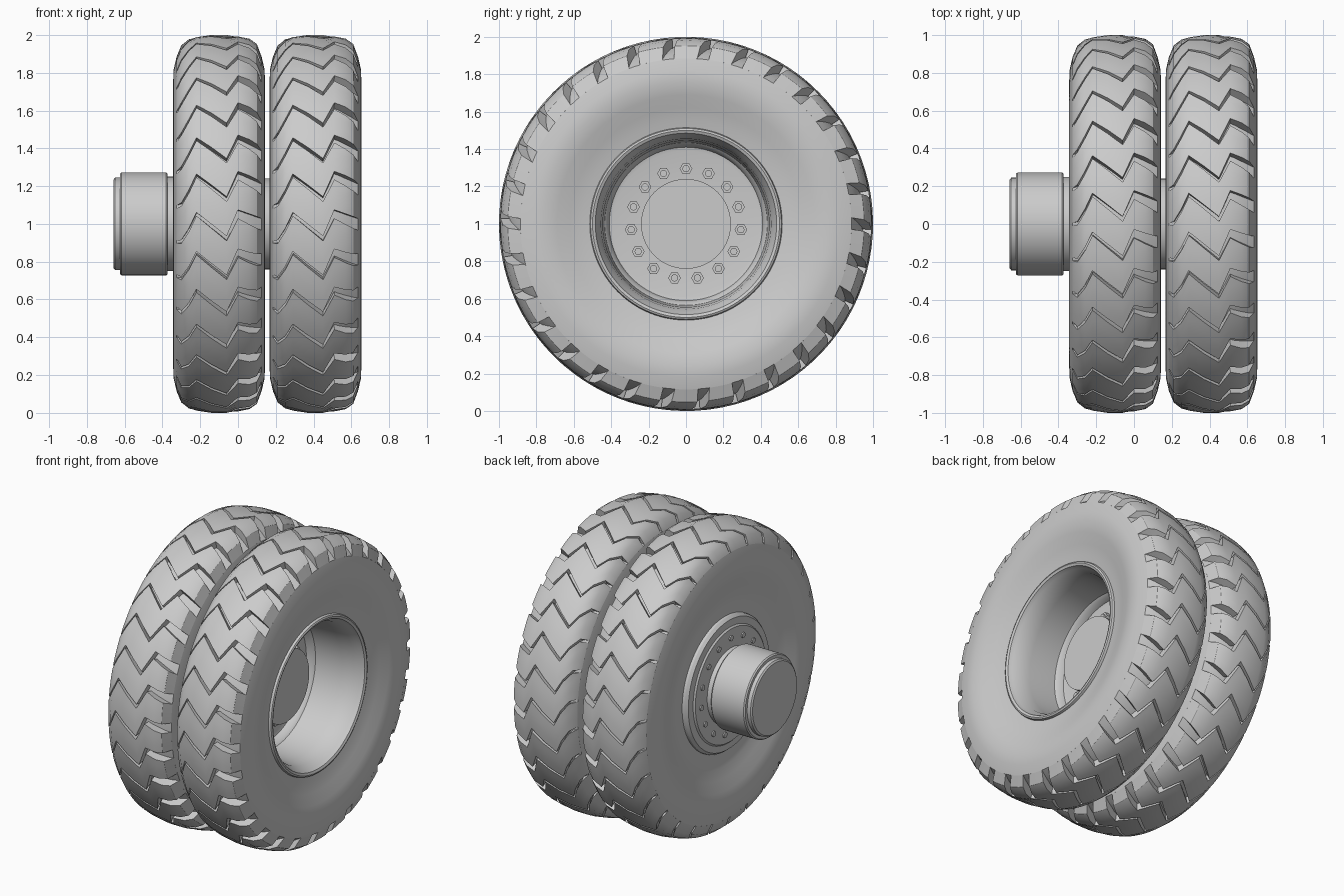
import bpy, bmesh, math

cube = bpy.data.objects.get("Cube")
if cube:
    bpy.data.objects.remove(cube, do_unlink=True)

grey = bpy.data.materials.new("plain_grey")
grey.use_nodes = True
grey.diffuse_color = (0.6, 0.6, 0.6, 1)
grey.node_tree.nodes["Principled BSDF"].inputs["Base Color"].default_value = (0.6, 0.6, 0.6, 1)

LUGS = 30
NUTS = 15
HALF = 0.225          # half width of the tread
WHEELS = {"inner": -0.1, "outer": 0.41}


def finish(bm, name, x=0.0):
    """Turn a bmesh into an object on the axle, smooth with sharp edges kept."""
    bmesh.ops.recalc_face_normals(bm, faces=bm.faces)
    for f in bm.faces:
        f.smooth = True
    for e in bm.edges:
        e.smooth = e.calc_face_angle(0) < math.radians(32)
    mesh = bpy.data.meshes.new(name)
    bm.to_mesh(mesh)
    bm.free()
    mesh.materials.append(grey)
    obj = bpy.data.objects.new(name, mesh)
    obj.location = (x, 0, 1)
    bpy.context.collection.objects.link(obj)
    return obj


def polar(u, r, t):
    return (u, -r * math.cos(t), r * math.sin(t))


def lathe(bm, profile, steps=96, closed=False):
    """Spin (x, radius) points around the axle; radius 0 makes a capped end."""
    rings = []
    for u, r in profile:
        if r == 0:
            rings.append([bm.verts.new((u, 0, 0))] * steps)
        else:
            rings.append([bm.verts.new(polar(u, r, math.tau * i / steps)) for i in range(steps)])
    pairs = list(zip(rings, rings[1:]))
    if closed:
        pairs.append((rings[-1], rings[0]))
    for a, b in pairs:
        for i in range(steps):
            j = (i + 1) % steps
            bm.faces.new(list(dict.fromkeys((a[i], a[j], b[j], b[i]))))


def interp(table, u):
    for (u0, v0), (u1, v1) in zip(table, table[1:]):
        if u <= u1:
            return v0 + (v1 - v0) * (u - u0) / (u1 - u0)
    return table[-1][1]


# Tyre sidewall and groove floor, from the bead to the crown
SIDE = [(0.175, 0.505), (0.185, 0.555), (0.202, 0.62), (0.228, 0.69), (0.243, 0.76),
        (0.24, 0.82), (HALF, 0.885), (0.19, 0.907), (0.12, 0.94), (0.04, 0.953)]
# Tread crown, zigzag offset and groove width across the tread
CROWN = [(-HALF, 0.885), (-0.2, 0.945), (-0.16, 0.977), (-0.12, 0.988), (-0.04, 1), (0.04, 1),
         (0.1, 0.992), (0.16, 0.98), (0.2, 0.952), (HALF, 0.885)]
ZIGZAG = [(-HALF, -0.16), (-0.19, -0.15), (-0.12, 0), (0.04, -0.13), (0.1, 0), (HALF, -0.055)]
GROOVE = [(-HALF, 0.018), (-0.12, 0.018), (0.04, 0.025), (0.1, 0.045), (HALF, 0.07)]


def add_lug(bm, start, cols=3):
    """One zigzag tread block between two grooves."""
    pitch = math.tau / LUGS
    top, base = [], []
    for u, r in CROWN:
        lo = start + interp(ZIGZAG, u) + interp(GROOVE, u) / 2
        hi = lo + pitch - interp(GROOVE, u)
        ts = [lo + (hi - lo) * c / cols for c in range(cols + 1)]
        top.append([bm.verts.new(polar(u, r, t)) for t in ts])
        low = max(0.875, r - 0.09)
        base.append([bm.verts.new(polar(u * 0.97, low, t)) for t in ts])
    for k in range(len(CROWN) - 1):
        for c in range(cols):
            bm.faces.new((top[k][c], top[k][c + 1], top[k + 1][c + 1], top[k + 1][c]))
        for c in (0, cols):
            bm.faces.new((top[k][c], top[k + 1][c], base[k + 1][c], base[k][c]))
    for k in (0, -1):
        for c in range(cols):
            bm.faces.new((top[k][c], top[k][c + 1], base[k][c + 1], base[k][c]))


# Rim section: outer lip, deep well, disc floor, then the back of the disc
RIM = [(0.16, 0.52), (0.192, 0.51), (0.197, 0.5), (0.19, 0.485), (0.165, 0.475), (0.13, 0.455),
       (0.05, 0.445), (-0.14, 0.435), (-0.155, 0.42), (-0.19, 0.41), (-0.195, 0.39), (-0.195, 0.15),
       (-0.232, 0.15), (-0.232, 0.375), (-0.222, 0.385), (-0.218, 0.43), (-0.2, 0.445), (-0.15, 0.45)]

for side, cx in WHEELS.items():
    bm = bmesh.new()
    left = [(-u, r) for u, r in reversed(SIDE)]
    lathe(bm, SIDE + left + [(-0.185, 0.44), (-0.1, 0.44), (0.1, 0.46)], 120, closed=True)
    finish(bm, side + "_tyre", cx)

    bm = bmesh.new()
    for i in range(LUGS):
        add_lug(bm, math.tau * i / LUGS + math.radians(3))
    finish(bm, side + "_tread", cx)

    bm = bmesh.new()
    lathe(bm, RIM, closed=True)
    finish(bm, side + "_rim", cx)

# Hub running through both wheels
bm = bmesh.new()
lathe(bm, [(-0.658, 0), (-0.658, 0.235), (-0.65, 0.245), (-0.625, 0.245), (-0.625, 0.265),
           (-0.617, 0.272), (-0.38, 0.272), (-0.372, 0.265), (-0.372, 0.25), (-0.2, 0.25),
           (-0.2, 0.24), (0.36, 0.24), (0.36, 0)])
finish(bm, "hub")


def bolt_ring(name, radius, stack):
    """Ring of fasteners; each stack entry is (x, size, sides) of a lathe section."""
    bm = bmesh.new()
    for i in range(NUTS):
        t = math.pi / 2 + math.tau * i / NUTS
        for x0, x1, size, sides in stack:
            before = set(bm.verts)
            lathe(bm, [(x0, 0), (x0, size), (x1, size), (x1, 0)], sides)
            new = [v for v in bm.verts if v not in before]
            bmesh.ops.translate(bm, verts=new, vec=polar(0, radius, t))
    finish(bm, name)


bolt_ring("wheel_nuts", 0.295, [(0.2, 0.245, 0.034, 6), (0.2, 0.255, 0.019, 16)])
bolt_ring("rear_bolt_ends", 0.315, [(-0.34, -0.326, 0.018, 16)])
